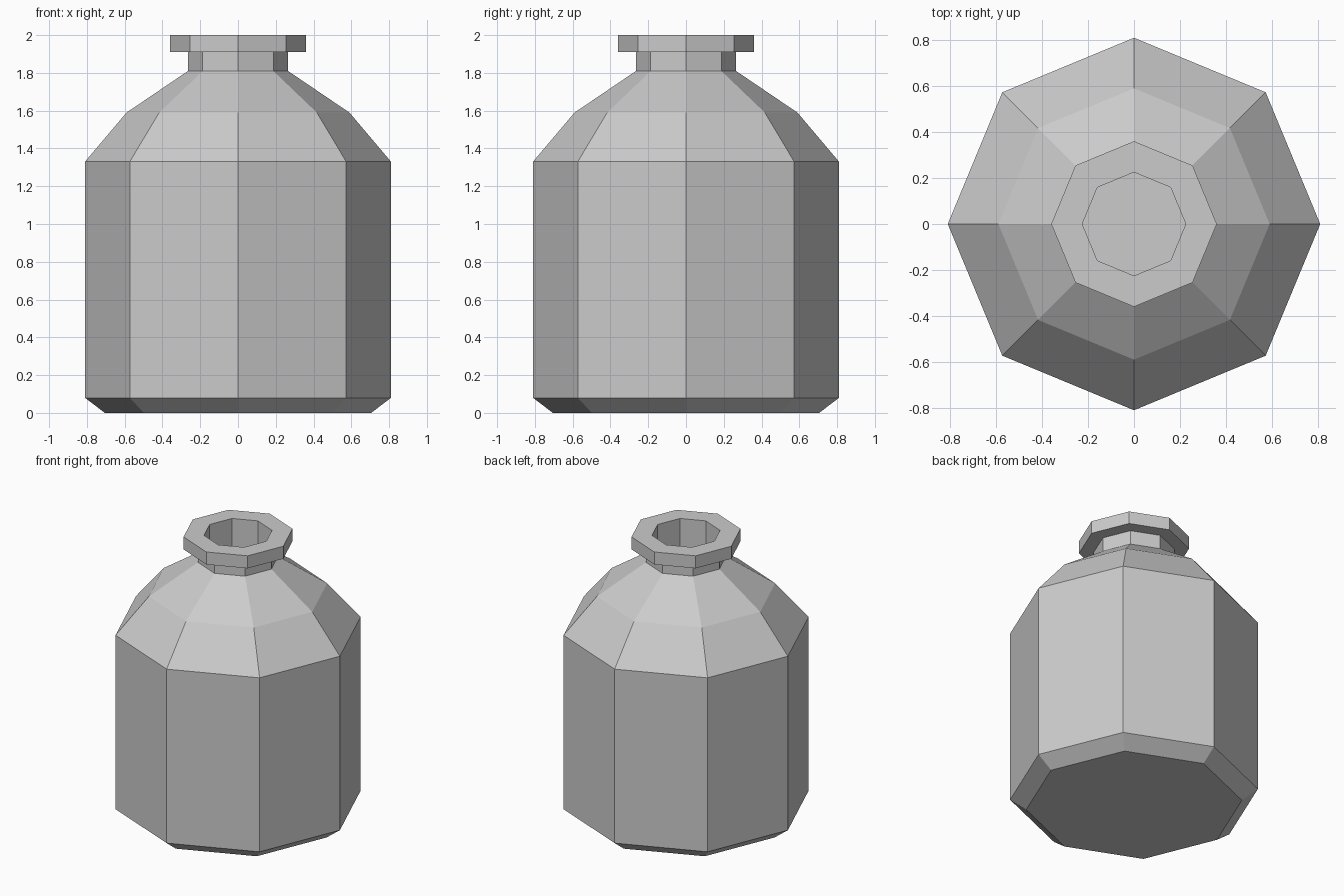
import bpy, bmesh
from math import cos, sin, tau

cube = bpy.data.objects.get("Cube")
if cube:
    bpy.data.objects.remove(cube, do_unlink=True)

# One grey for the whole bottle
grey = bpy.data.materials.new("plain grey")
grey.use_nodes = True
colour = (0.6, 0.6, 0.6, 1)
grey.diffuse_color = colour
grey.node_tree.nodes["Principled BSDF"].inputs["Base Color"].default_value = colour

SIDES = 8


def lathe(name, profile):
    """Spin (radius, height) points into a flat-sided shell, capped at both ends of the profile."""
    bm = bmesh.new()
    rings = [[bm.verts.new((r * cos(tau * i / SIDES), r * sin(tau * i / SIDES), z))
              for i in range(SIDES)] for r, z in profile]
    for a, b in zip(rings, rings[1:]):
        for i in range(SIDES):
            j = (i + 1) % SIDES
            bm.faces.new((a[i], a[j], b[j], b[i]))
    bm.faces.new(rings[0][::-1])
    bm.faces.new(rings[-1])
    mesh = bpy.data.meshes.new(name)
    bm.to_mesh(mesh)
    bm.free()
    mesh.materials.append(grey)
    obj = bpy.data.objects.new(name, mesh)
    bpy.context.collection.objects.link(obj)
    return obj


# Outside: base bevel, body, two-step shoulder, neck and lip
outer = [(0.705, 0), (0.81, 0.08), (0.81, 1.33), (0.59, 1.59),
         (0.265, 1.81), (0.265, 1.91), (0.36, 1.91), (0.36, 2.0)]
# Inside: bore of the neck, hollow shoulder and body, floor
inner = [(0.225, 2.0), (0.225, 1.79), (0.56, 1.56), (0.77, 1.31),
         (0.77, 0.1), (0.69, 0.04)]
lathe("bottle", outer + inner)
